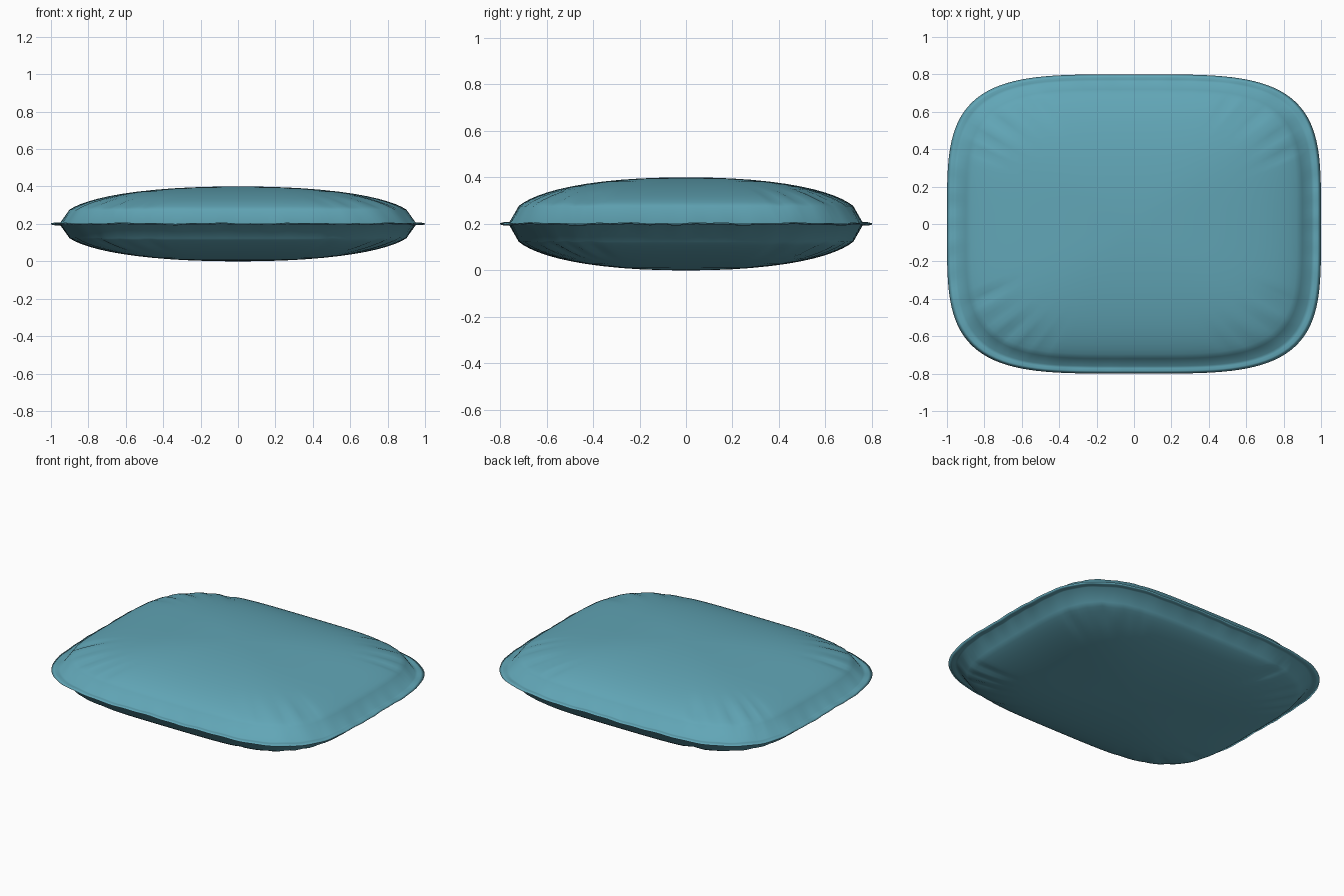
import bpy, bmesh, math, random

if "Cube" in bpy.data.objects:
    bpy.data.objects.remove(bpy.data.objects["Cube"])

random.seed(4)
HALF_X, HALF_Y, MID, BULGE = 1.0, 0.8, 0.2, 0.196
SEGS = 192
RINGS = [0.06, 0.15, 0.25, 0.35, 0.45, 0.54, 0.62, 0.69, 0.75, 0.80,
         0.84, 0.87, 0.90, 0.95, 0.965, 0.98]


def outline(a):
    """Point on the rounded-rectangle (superellipse) outline."""
    c, s = math.cos(a), math.sin(a)
    r = (c ** 4 + s ** 4) ** -0.25
    return HALF_X * r * c, HALF_Y * r * s


def make_folds():
    """Fabric folds fanning out of each corner: angle, width, depth."""
    folds = []
    for corner in range(4):
        mid = math.radians(45 + 90 * corner)
        for off in (-0.24, -0.11, 0.02, 0.14, 0.25):
            folds.append((mid + off + random.uniform(-0.03, 0.03),
                          random.uniform(0.022, 0.04), random.uniform(0.004, 0.014)))
    return folds


def height(t, a, folds):
    """Half thickness at ring t: domed filling, then a thin flat flange."""
    if t >= 0.95:
        return 0.004
    h = 0.004 + BULGE * (1 - (t / 0.95) ** 2.2) ** 0.45
    fade = math.exp(-((t - 0.82) / 0.09) ** 2)
    for ang, width, depth in folds:
        d = (a - ang + math.pi) % (2 * math.pi) - math.pi
        h -= depth * fade * math.exp(-(d / width) ** 2)
    return max(h, 0.004)


def ripple(a):
    """Slight waviness of the flange."""
    return 0.002 * math.sin(14 * a) + 0.0015 * math.sin(37 * a)


bm = bmesh.new()
angles = [2 * math.pi * i / SEGS for i in range(SEGS)]
# shared outer edge of the flange
rim = [bm.verts.new((*outline(a), MID + ripple(a))) for a in angles]

# upper and lower panels
for side in (1, -1):
    folds = make_folds()
    centre = bm.verts.new((0, 0, MID + side * 0.2))
    rings = []
    for t in RINGS:
        ring = []
        for a in angles:
            x, y = outline(a)
            z = MID + side * height(t, a, folds) + (ripple(a) if t >= 0.95 else 0)
            ring.append(bm.verts.new((x * t, y * t, z)))
        rings.append(ring)
    rings.append(rim)
    for i in range(SEGS):
        j = (i + 1) % SEGS
        bm.faces.new((centre, rings[0][i], rings[0][j]))
        for lo, hi in zip(rings, rings[1:]):
            bm.faces.new((lo[i], hi[i], hi[j], lo[j]))

bmesh.ops.recalc_face_normals(bm, faces=bm.faces[:])
for f in bm.faces:
    f.smooth = True
mesh = bpy.data.meshes.new("cushion")
bm.to_mesh(mesh)
bm.free()

# teal fabric
fabric = bpy.data.materials.new("teal_fabric")
fabric.diffuse_color = (0.12, 0.38, 0.47, 1)
fabric.use_nodes = True
fabric.node_tree.nodes["Principled BSDF"].inputs["Base Color"].default_value = fabric.diffuse_color
mesh.materials.append(fabric)
cushion = bpy.data.objects.new("cushion", mesh)
bpy.context.collection.objects.link(cushion)
